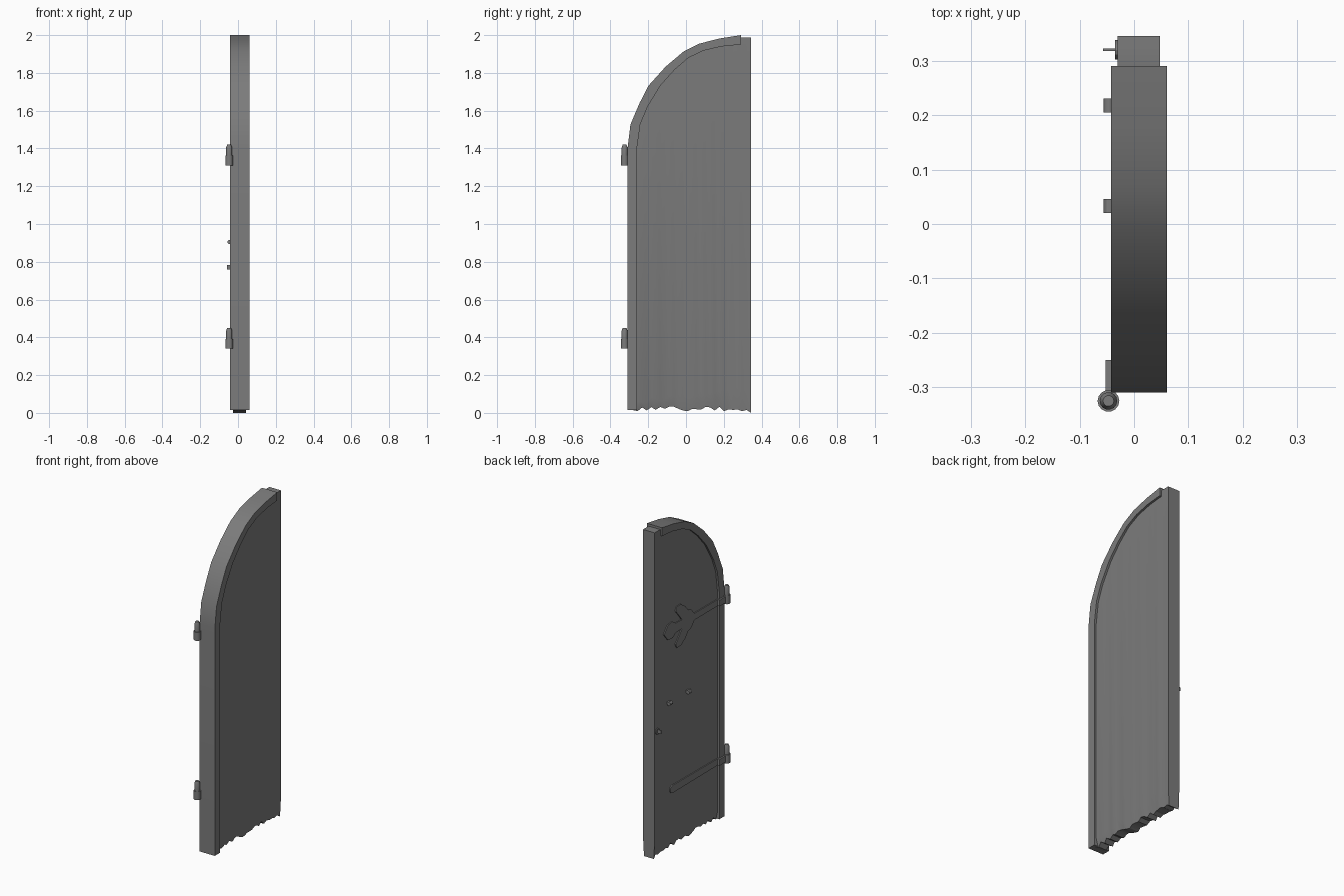
import bpy
import bmesh
import math
import random

if "Cube" in bpy.data.objects:
    bpy.data.objects.remove(bpy.data.objects["Cube"], do_unlink=True)
random.seed(4)

grey = bpy.data.materials.new("plain grey")
grey.use_nodes = True
grey.diffuse_color = (0.2, 0.2, 0.2, 1)
grey.node_tree.nodes["Principled BSDF"].inputs["Base Color"].default_value = (0.2, 0.2, 0.2, 1)
parts = []


def loft(name, sections):
    """Skin a row of equal-sized closed sections and cap both ends."""
    bm = bmesh.new()
    rows = [[bm.verts.new(p) for p in s] for s in sections]
    n = len(rows[0])
    for a, b in zip(rows, rows[1:]):
        for i in range(n):
            j = (i + 1) % n
            bm.faces.new((a[i], a[j], b[j], b[i]))
    bm.faces.new(rows[0])
    bm.faces.new(rows[-1][::-1])
    bmesh.ops.recalc_face_normals(bm, faces=bm.faces)
    mesh = bpy.data.meshes.new(name)
    bm.to_mesh(mesh)
    bm.free()
    mesh.materials.append(grey)
    obj = bpy.data.objects.new(name, mesh)
    bpy.context.collection.objects.link(obj)
    parts.append(obj)
    return obj


def plate(name, outline, x0, x1):
    """Flat plate with a y,z outline, between two x values."""
    return loft(name, [[(x, y, z) for y, z in outline] for x in (x0, x1)])


def box(name, x0, x1, y0, y1, z0, z1):
    return plate(name, [(y0, z0), (y1, z0), (y1, z1), (y0, z1)], x0, x1)


def turned(name, x, y, profile, sides=14):
    """Upright round part from (radius, z) pairs."""
    angles = [2 * math.pi * i / sides for i in range(sides)]
    return loft(name, [[(x + r * math.cos(a), y + r * math.sin(a), z) for a in angles]
                       for r, z in profile])


# Arched rim: outer and inner edge in y,z, from foot to crown
outer = [(-0.31, 0.015), (-0.31, 1.395), (-0.294, 1.527), (-0.246, 1.64), (-0.198, 1.733),
         (-0.108, 1.833), (-0.013, 1.913), (0.071, 1.955), (0.177, 1.982), (0.29, 2.0)]
inner = [(-0.26, 0.015), (-0.26, 1.4), (-0.242, 1.527), (-0.204, 1.62), (-0.135, 1.733),
         (-0.06, 1.817), (0.013, 1.88), (0.093, 1.918), (0.188, 1.94), (0.29, 1.95)]
RIM_BACK, RIM_FRONT = -0.042, 0.061
loft("arched_rim", [[(RIM_BACK, *o), (RIM_FRONT, *o), (RIM_FRONT, *i), (RIM_BACK, *i)]
                    for o, i in zip(outer, inner)])


def arch_height(y):
    for (ya, za), (yb, zb) in zip(outer[1:], outer[2:]):
        if ya <= y <= yb:
            return za + (zb - za) * (y - ya) / (yb - ya)
    return outer[-1][1]


# Door panel with a worn, ragged foot
BACK, FRONT = -0.03, 0.048
sections = []
columns = 26
for k in range(columns + 1):
    y = -0.28 + 0.625 * k / columns
    top = arch_height(y) - 0.013
    foot = 0.0 if k == columns else random.uniform(0.008, 0.035)
    worn = 0.06 + 0.07 * k / columns + random.uniform(-0.015, 0.015)
    cut_a, cut_b = random.uniform(0.004, 0.012), random.uniform(0.006, 0.016)
    sections.append([(BACK, y, top), (FRONT, y, top), (FRONT, y, worn),
                     (FRONT - cut_b, y, foot), (BACK + cut_a, y, foot), (BACK, y, worn)])
loft("door_panel", sections)

# Hinges: two stacked barrels, a pin and a leaf over the rim
for place, z in (("lower", 0.34), ("upper", 1.31)):
    hx, hy = -0.047, -0.325
    turned(place + "_hinge_socket", hx, hy, [(0.02, z), (0.02, z + 0.052)])
    turned(place + "_hinge_barrel", hx, hy, [(0.016, z + 0.052), (0.016, z + 0.095), (0.01, z + 0.11)])
    box(place + "_hinge_leaf", -0.052, RIM_BACK, -0.315, -0.25, z + 0.008, z + 0.046)
    box(place + "_hinge_bend", -0.052, BACK, -0.262, -0.25, z + 0.008, z + 0.046)

# Lower strap: plain bar with a rounded tip
zc, half = 0.365, 0.02
tip = [(0.18 + 0.023 * math.cos(a), zc + 0.023 * math.sin(a))
       for a in [math.radians(d) for d in range(-90, 91, 30)]]
plate("lower_strap", [(-0.255, zc - half)] + tip + [(-0.255, zc + half)], -0.036, BACK + 0.002)

# Upper strap: bar ending in three leaves, mirrored about its centre line
zc = 1.335
side = [(-0.255, 0.02), (-0.03, 0.02), (0.0, 0.055), (0.03, 0.065), (0.06, 0.1), (0.1, 0.125),
        (0.14, 0.125), (0.15, 0.1), (0.115, 0.06), (0.09, 0.027), (0.15, 0.03),
        (0.18, 0.05), (0.225, 0.045)]
outline = [(y, zc + h) for y, h in side] + [(0.262, zc)] + [(y, zc - h) for y, h in reversed(side)]
plate("upper_strap", outline, -0.036, BACK + 0.002)

# Handle bosses: short barrels lying along y, on small stems
ring = [2 * math.pi * i / 12 for i in range(12)]
for name, y in (("inner", 0.033), ("outer", 0.218)):
    loft(name + "_handle_boss", [[(-0.045 + 0.011 * math.cos(a), yy, 0.905 + 0.011 * math.sin(a))
                                  for a in ring] for yy in (y - 0.013, y + 0.013)])
    box(name + "_handle_stem", -0.045, BACK + 0.002, y - 0.009, y + 0.009, 0.897, 0.913)

# Latch plate with a thin thumb tab
plate("latch_plate", [(0.32 + 0.018 * math.cos(a), 0.77 + 0.02 * math.sin(a)) for a in ring],
      -0.035, BACK + 0.002)
box("latch_tab", -0.057, -0.033, 0.318, 0.322, 0.76, 0.782)

# Smooth shading with sharp edges kept
bpy.ops.object.select_all(action="DESELECT")
for obj in parts:
    obj.select_set(True)
bpy.context.view_layer.objects.active = parts[0]
bpy.ops.object.shade_smooth_by_angle(angle=math.radians(30))
